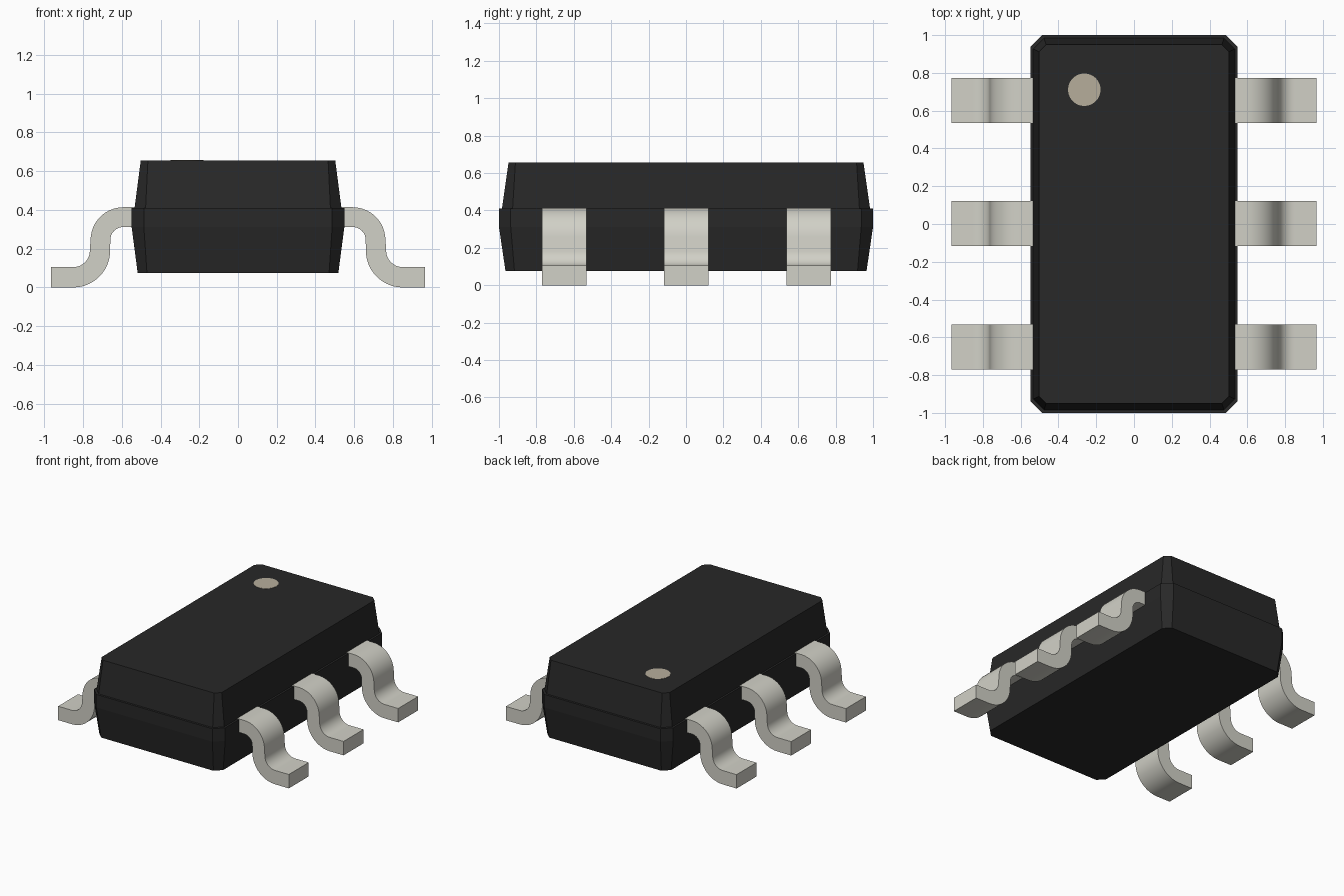
import bpy, bmesh
from math import sin, cos, radians

if "Cube" in bpy.data.objects:
    bpy.data.objects.remove(bpy.data.objects["Cube"])


def material(name, rgb):
    m = bpy.data.materials.new(name)
    m.diffuse_color = (*rgb, 1)
    m.use_nodes = True
    m.node_tree.nodes["Principled BSDF"].inputs["Base Color"].default_value = m.diffuse_color
    return m


def make_object(name, bm, mat):
    bmesh.ops.recalc_face_normals(bm, faces=bm.faces)
    me = bpy.data.meshes.new(name)
    bm.to_mesh(me)
    bm.free()
    me.materials.append(mat)
    ob = bpy.data.objects.new(name, me)
    bpy.context.collection.objects.link(ob)
    return ob


def octagon(bm, hx, hy, c, z):
    pts = [(hx, hy - c), (hx - c, hy), (c - hx, hy), (-hx, hy - c),
           (-hx, c - hy), (c - hx, -hy), (hx - c, -hy), (hx, c - hy)]
    return [bm.verts.new((x, y, z)) for x, y in pts]


black = material("moulding_black", (0.021, 0.021, 0.021))
tin = material("tinned_metal", (0.64, 0.635, 0.57))
ink = material("marker_ink", (0.47, 0.42, 0.33))

# Moulded body: chamfered rings, with a small ledge at the parting line
rings = [(0.518, 0.965, 0.048, 0.075), (0.549, 1.0, 0.063, 0.312),
         (0.549, 1.0, 0.063, 0.41), (0.534, 0.984, 0.057, 0.41),
         (0.502, 0.949, 0.037, 0.655)]
bm = bmesh.new()
loops = [octagon(bm, *r) for r in rings]
for a, b in zip(loops, loops[1:]):
    for i in range(8):
        j = (i + 1) % 8
        bm.faces.new((a[i], a[j], b[j], b[i]))
bm.faces.new(loops[0])
bm.faces.new(loops[-1])
make_object("body", bm, black)


# Gull-wing lead profile in x-z: shoulder bend, then foot bend
def arc(cx, cz, r, start, end, n=10):
    angles = [radians(start + (end - start) * i / n) for i in range(n + 1)]
    return [(cx + r * cos(a), cz + r * sin(a)) for a in angles]


top_edge = [(0.53, 0.414)] + arc(0.592, 0.245, 0.169, 90, 5) \
    + arc(0.85, 0.19, 0.085, 185, 270) + [(0.965, 0.105)]
under_edge = [(0.53, 0.312)] + arc(0.592, 0.245, 0.067, 90, 5) \
    + arc(0.85, 0.19, 0.19, 185, 270) + [(0.965, 0.0)]


def lead(name, side, y):
    bm = bmesh.new()
    strips = [[[bm.verts.new((side * x, y + s * 0.119, z)) for x, z in edge]
               for edge in (top_edge, under_edge)] for s in (-1, 1)]
    (t0, u0), (t1, u1) = strips
    outline = (t0, t1, u1, u0)
    for k in range(4):
        p, q = outline[k], outline[(k + 1) % 4]
        for i in range(len(p) - 1):
            bm.faces.new((p[i], p[i + 1], q[i + 1], q[i]))
    for i in (0, -1):
        bm.faces.new([strip[i] for strip in outline])
    ob = make_object(name, bm, tin)
    bpy.ops.object.select_all(action='DESELECT')
    ob.select_set(True)
    bpy.context.view_layer.objects.active = ob
    bpy.ops.object.shade_smooth_by_angle(angle=radians(30))


for side, label in ((-1, "left"), (1, "right")):
    for n, y in enumerate((0.655, 0.002, -0.652), 1):
        lead(f"{label}_lead_{n}", side, y)

# Round orientation dot on the top face
bm = bmesh.new()
bmesh.ops.create_cone(bm, cap_ends=True, segments=48, radius1=0.086,
                      radius2=0.086, depth=0.012)
bmesh.ops.translate(bm, verts=bm.verts, vec=(-0.263, 0.711, 0.651))
make_object("orientation_dot", bm, ink)
